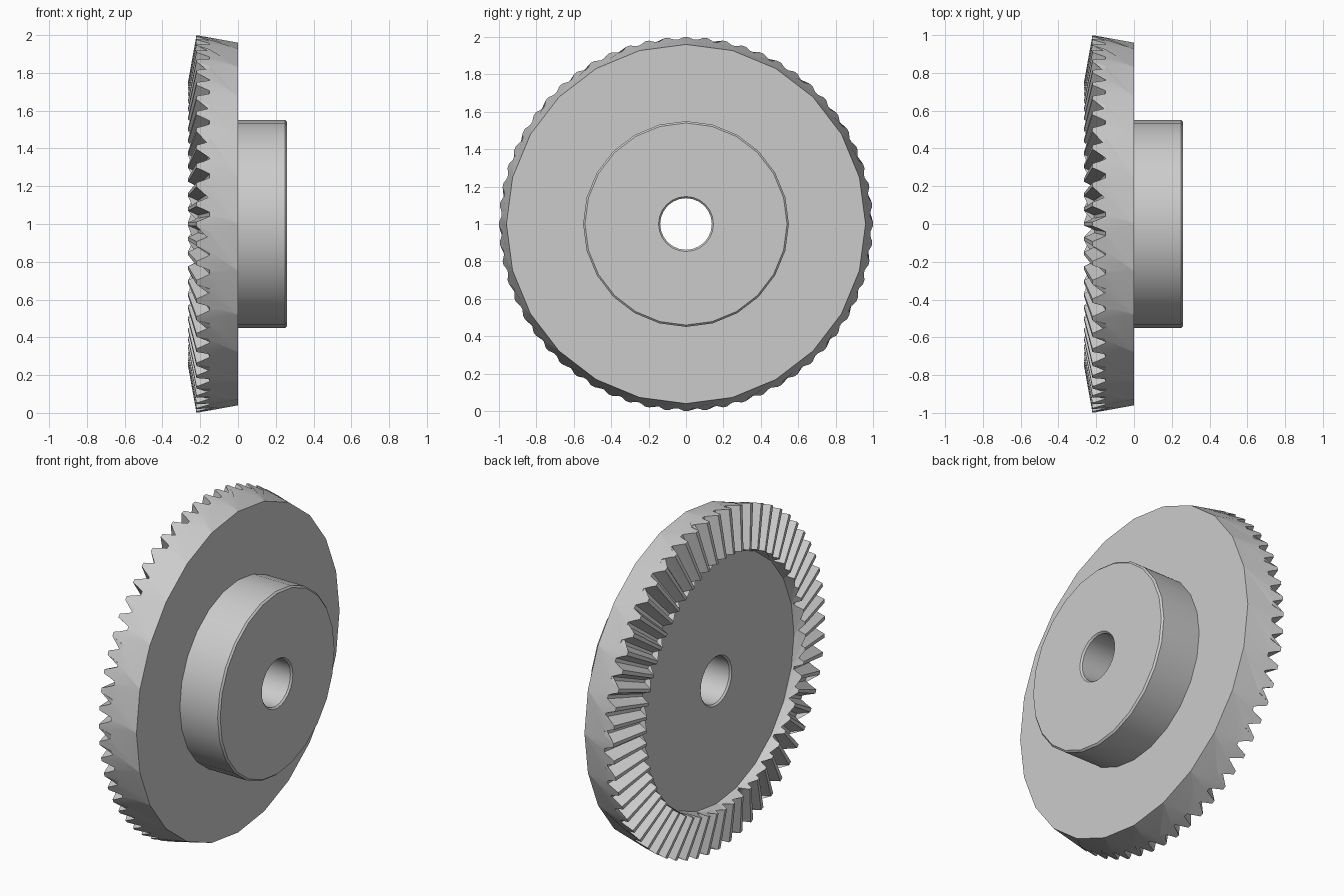
import bpy, bmesh
from math import sin, cos, pi, radians

if "Cube" in bpy.data.objects:
    bpy.data.objects.remove(bpy.data.objects["Cube"])

TEETH, SIDES = 60, 24
APEX = -0.40                              # pitch cone apex on the axis
ROOT, TIP = (-0.15, 0.987), (-0.22, 1.0)  # outer tooth end (x, radius)
SHRINK = 0.75                             # inner tooth end, scaled to the apex
bm = bmesh.new()


def vert(x, r, a):
    return bm.verts.new((x, r * sin(a), 1 + r * cos(a)))


def circle(x, r):
    angles = [2 * pi * i / SIDES for i in range(SIDES)]
    return [(a, vert(x, r, a)) for a in angles]


def tooth_ring(scale):
    ring = []
    half = [(-0.40, 0), (-0.24, 0.5), (-0.11, 1), (0.11, 1), (0.24, 0.5), (0.40, 0)]
    for i in range(TEETH):
        for off, t in half:
            a = 2 * pi * (i + off) / TEETH
            x = ROOT[0] + (TIP[0] - ROOT[0]) * t
            r = ROOT[1] + (TIP[1] - ROOT[1]) * t
            ring.append((a, vert(APEX + (x - APEX) * scale, r * scale, a)))
    return ring


def strip(p, q):
    n = len(p)
    for i in range(n):
        j = (i + 1) % n
        bm.faces.new((p[i][1], p[j][1], q[j][1], q[i][1]))


def zipper(p, q):
    # join two rings with different point counts
    i = j = 0
    n, m = len(p), len(q)

    def ang(ring, k):
        return ring[k % len(ring)][0] + 2 * pi * (k // len(ring))
    while i < n or j < m:
        if j >= m or (i < n and ang(p, i + 1) <= ang(q, j + 1)):
            bm.faces.new((p[i % n][1], p[(i + 1) % n][1], q[j % m][1]))
            i += 1
        else:
            bm.faces.new((p[i % n][1], q[(j + 1) % m][1], q[j % m][1]))
            j += 1


# rim back, hub, chamfered bore and front disc, as one turned profile
profile = [(0, 0.96), (0, 0.55), (0.25, 0.55), (0.26, 0.54), (0.26, 0.147),
           (0.25, 0.138), (-0.19, 0.138), (-0.20, 0.147), (-0.20, 0.735)]
rings = [circle(x, r) for x, r in profile]
for a, b in zip(rings, rings[1:]):
    strip(a, b)

# teeth, rim cone and inner tooth ends
outer, inner = tooth_ring(1), tooth_ring(SHRINK)
strip(outer, inner)
zipper(outer, rings[0])
zipper(inner, rings[-1])

bmesh.ops.recalc_face_normals(bm, faces=bm.faces)
mesh = bpy.data.meshes.new("bevel_gear")
bm.to_mesh(mesh)
bm.free()
gear = bpy.data.objects.new("bevel_gear", mesh)
bpy.context.collection.objects.link(gear)
bpy.context.view_layer.objects.active = gear
gear.select_set(True)
bpy.ops.object.shade_smooth_by_angle(angle=radians(25))
